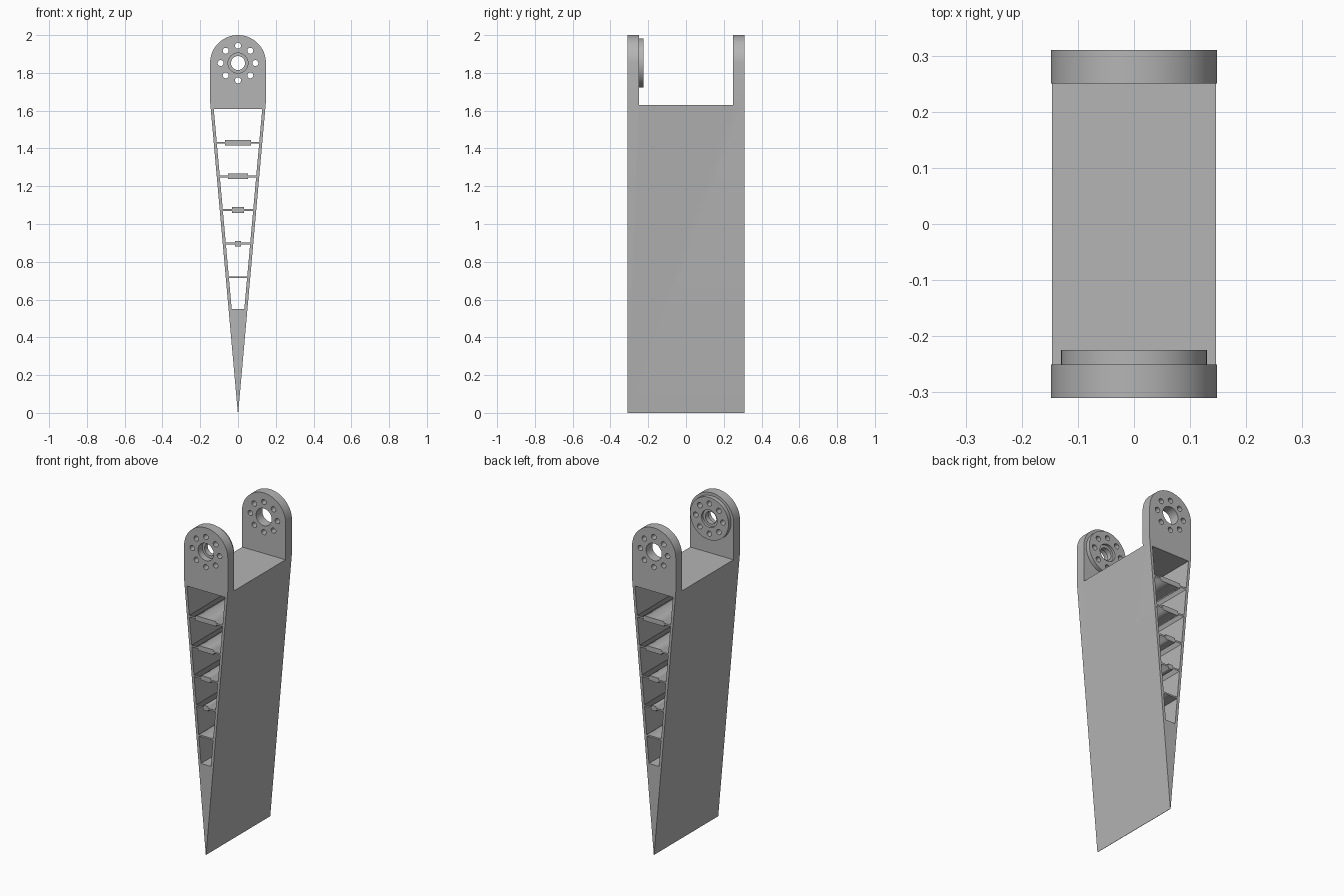
import bpy, bmesh
from math import sin, cos, pi, radians

if "Cube" in bpy.data.objects:
    bpy.data.objects.remove(bpy.data.objects["Cube"], do_unlink=True)

grey = bpy.data.materials.new("plain grey")
grey.use_nodes = True
grey.diffuse_color = (0.46, 0.46, 0.46, 1)
grey.node_tree.nodes["Principled BSDF"].inputs["Base Color"].default_value = grey.diffuse_color

HALF_DEPTH = 0.31
EAR_R = 0.148
EAR_Z = 2 - EAR_R
SHOULDER = 1.63
EAR_INNER = 0.25
WALL = 0.016
BORE = 0.053


def half_width(z):
    """Half width of the tapered blade at height z."""
    return max(0.001, EAR_R * z / 1.65)


def circle(x, z, r, n=32, start=0.0, sweep=2 * pi):
    return [(x + r * cos(start + sweep * i / n), z + r * sin(start + sweep * i / n))
            for i in range(n)]


def prism(name, loops, y0, y1):
    """Fill an x-z outline (later loops are holes) and extrude it from y0 to y1."""
    curve = bpy.data.curves.new(name, "CURVE")
    curve.dimensions = "2D"
    curve.fill_mode = "BOTH"
    curve.extrude = (y1 - y0) / 2
    for loop in loops:
        spline = curve.splines.new("POLY")
        spline.points.add(len(loop) - 1)
        for point, (x, z) in zip(spline.points, loop):
            point.co = (x, z, 0, 1)
        spline.use_cyclic_u = True
    temp = bpy.data.objects.new(name + "_outline", curve)
    bpy.context.collection.objects.link(temp)
    bpy.context.view_layer.update()
    graph = bpy.context.evaluated_depsgraph_get()
    mesh = bpy.data.meshes.new_from_object(temp.evaluated_get(graph))
    bpy.data.objects.remove(temp, do_unlink=True)
    # Stand the outline upright and weld it into a closed solid
    bm = bmesh.new()
    bm.from_mesh(mesh)
    bmesh.ops.remove_doubles(bm, verts=bm.verts, dist=0.0001)
    for v in bm.verts:
        x, z, depth = v.co
        v.co = (x, (y0 + y1) / 2 - depth, z)
    bmesh.ops.recalc_face_normals(bm, faces=bm.faces)
    bm.to_mesh(mesh)
    bm.free()
    mesh.name = name
    mesh.materials.clear()
    mesh.materials.append(grey)
    obj = bpy.data.objects.new(name, mesh)
    bpy.context.collection.objects.link(obj)
    return obj


def smooth(obj):
    bpy.ops.object.select_all(action="DESELECT")
    obj.select_set(True)
    bpy.context.view_layer.objects.active = obj
    bpy.ops.object.shade_smooth_by_angle(angle=radians(30))


# Bolt circle shared by both ears and the boss
bolt_holes = [circle(0.092 * cos(k * pi / 4), EAR_Z + 0.092 * sin(k * pi / 4), 0.016, 16)
              for k in range(8)]
bore = circle(0, EAR_Z, BORE)

# Tapered hollow blade with rounded ears
tip = half_width(0)
outline = [(-tip, 0), (tip, 0), (EAR_R, 1.65)]
outline += circle(0, EAR_Z, EAR_R, 40, 0, pi) + [(-EAR_R, EAR_Z), (-EAR_R, 1.65)]
low, high = 0.55, 1.61
wl, wh = half_width(low) - WALL, half_width(high) - WALL
hollow = [(-wl, low), (wl, low), (wh, high), (-wh, high)]
blade = prism("blade_with_ears", [outline, hollow, bore] + bolt_holes, -HALF_DEPTH, HALF_DEPTH)

# Gap between the ears
gap = prism("ear_gap_cutter",
            [[(-0.3, SHOULDER), (0.3, SHOULDER), (0.3, 2.2), (-0.3, 2.2)]],
            -EAR_INNER, EAR_INNER)
cut = blade.modifiers.new("ear gap", "BOOLEAN")
cut.operation = "DIFFERENCE"
cut.solver = "EXACT"
cut.object = gap
smooth(blade)
bpy.ops.object.modifier_move_to_index(modifier="ear gap", index=0)
bpy.ops.object.modifier_apply(modifier="ear gap")
bpy.data.objects.remove(gap, do_unlink=True)

# Round boss on the inside of the front ear
boss = prism("front_ear_boss", [circle(0, EAR_Z, 0.13, 64), bore] + bolt_holes,
             -EAR_INNER, -0.225)
smooth(boss)

# Narrow ring inside the front bore
ring = prism("bore_ring", [circle(0, EAR_Z, BORE + 0.002), circle(0, EAR_Z, 0.037)],
             -0.27, -0.24)
smooth(ring)

# Cross shelves, each with a thicker central rib
t, rib_t = 0.005, 0.015
for i, rib in enumerate([0.069, 0.052, 0.032, 0.015, 0]):
    z = 1.43 - 0.178 * i
    w = half_width(z) - WALL / 2
    if rib:
        right = [(rib, -rib_t), (rib, -t), (w, -t), (w, t), (rib, t), (rib, rib_t)]
    else:
        right = [(w, -t), (w, t)]
    section = right + [(-x, dz) for x, dz in reversed(right)]
    prism(f"shelf_{i + 1}", [[(x, z + dz) for x, dz in section]], -HALF_DEPTH, HALF_DEPTH)
